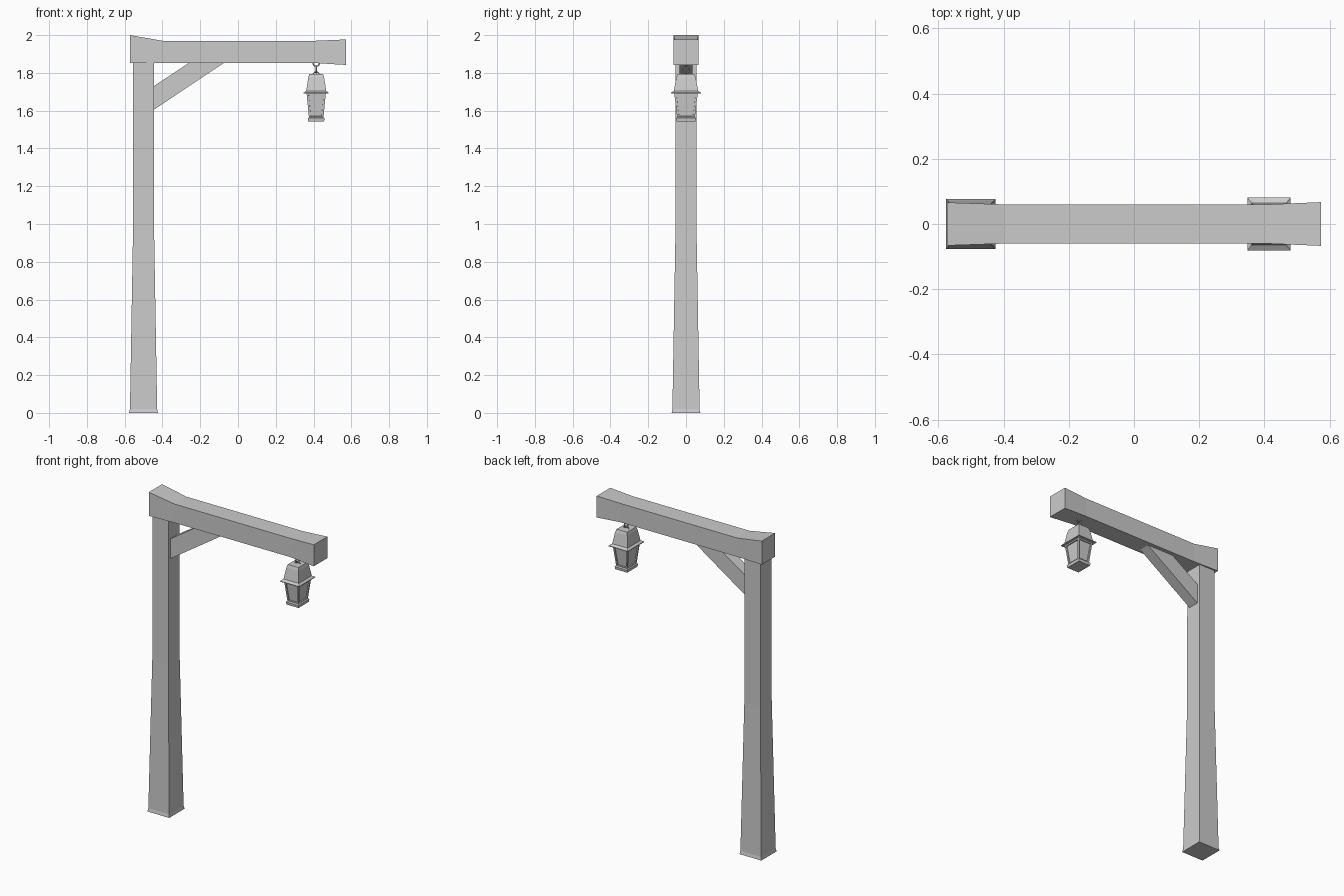
import bpy, bmesh, math

if "Cube" in bpy.data.objects:
    bpy.data.objects.remove(bpy.data.objects["Cube"])

def finish(name, bm):
    bmesh.ops.recalc_face_normals(bm, faces=bm.faces)
    me = bpy.data.meshes.new(name)
    bm.to_mesh(me)
    bm.free()
    ob = bpy.data.objects.new(name, me)
    bpy.context.collection.objects.link(ob)
    return ob

def loft(rings):
    """Skin a chain of four-point rings and cap both ends; returns bmesh and side faces."""
    bm = bmesh.new()
    vs = [[bm.verts.new(p) for p in r] for r in rings]
    sides = []
    for a, b in zip(vs, vs[1:]):
        for i in range(4):
            j = (i + 1) % 4
            sides.append(bm.faces.new((a[i], a[j], b[j], b[i])))
    bm.faces.new(vs[0][::-1])
    bm.faces.new(vs[-1])
    return bm, sides

def rect_z(cx, hx, hy, z):
    return [(cx - hx, -hy, z), (cx + hx, -hy, z), (cx + hx, hy, z), (cx - hx, hy, z)]

def rect_x(x, hy, z0, z1):
    return [(x, -hy, z0), (x, hy, z0), (x, hy, z1), (x, -hy, z1)]

# Tapered post
bm, _ = loft([rect_z(-0.5, h, h, z) for h, z in
              [(0.076, 0), (0.072, 0.02), (0.056, 0.95), (0.055, 1.86)]])
finish("post", bm)

# Beam with flared ends
bm, _ = loft([rect_x(-0.573, 0.066, 1.852, 2.0), rect_x(-0.40, 0.06, 1.852, 1.97),
              rect_x(0.41, 0.06, 1.852, 1.97), rect_x(0.573, 0.067, 1.842, 1.977)])
finish("beam", bm)

# Diagonal brace
outline = [(-0.45, 1.602), (-0.07, 1.856), (-0.255, 1.856), (-0.45, 1.727)]
bm, _ = loft([[(x, y, z) for x, z in outline] for y in (-0.035, 0.035)])
finish("brace", bm)

# Lantern parts, slightly deeper than wide
LX, DEEP = 0.414, 1.22
def lantern_part(name, sections, panels=False):
    bm, sides = loft([rect_z(LX, h, h * DEEP, z) for h, z in sections])
    if panels:
        bmesh.ops.recalc_face_normals(bm, faces=bm.faces)
        bmesh.ops.inset_individual(bm, faces=sides, thickness=0.01, use_even_offset=True)
        bmesh.ops.inset_individual(bm, faces=sides, thickness=0.0005, depth=-0.007)
    finish(name, bm)

lantern_part("lantern_roof", [(0.037, 1.793), (0.042, 1.775), (0.053, 1.705),
                              (0.066, 1.695), (0.066, 1.691)])
lantern_part("lantern_body", [(0.051, 1.693), (0.038, 1.56)], panels=True)
lantern_part("lantern_base", [(0.038, 1.566), (0.044, 1.56), (0.042, 1.543)])

# Hanging links: beam eye, middle link, roof eye
def link(name, z, radius, rot):
    bpy.ops.object.select_all(action='DESELECT')
    bm = bmesh.new()
    n, m, t = 12, 6, 0.0035
    rows = []
    for i in range(n):
        a = 2 * math.pi * i / n
        row = []
        for k in range(m):
            b = 2 * math.pi * k / m
            r = radius + t * math.cos(b)
            u, v, w = r * math.cos(a), t * math.sin(b), r * math.sin(a)
            row.append(bm.verts.new((LX + (v if rot else u), u if rot else v, z + w)))
        rows.append(row)
    for i in range(n):
        for k in range(m):
            bm.faces.new((rows[i][k], rows[(i + 1) % n][k],
                          rows[(i + 1) % n][(k + 1) % m], rows[i][(k + 1) % m]))
    finish(name, bm)

link("beam_eye", 1.852, 0.017, False)
link("middle_link", 1.818, 0.019, True)
link("roof_eye", 1.788, 0.017, False)
